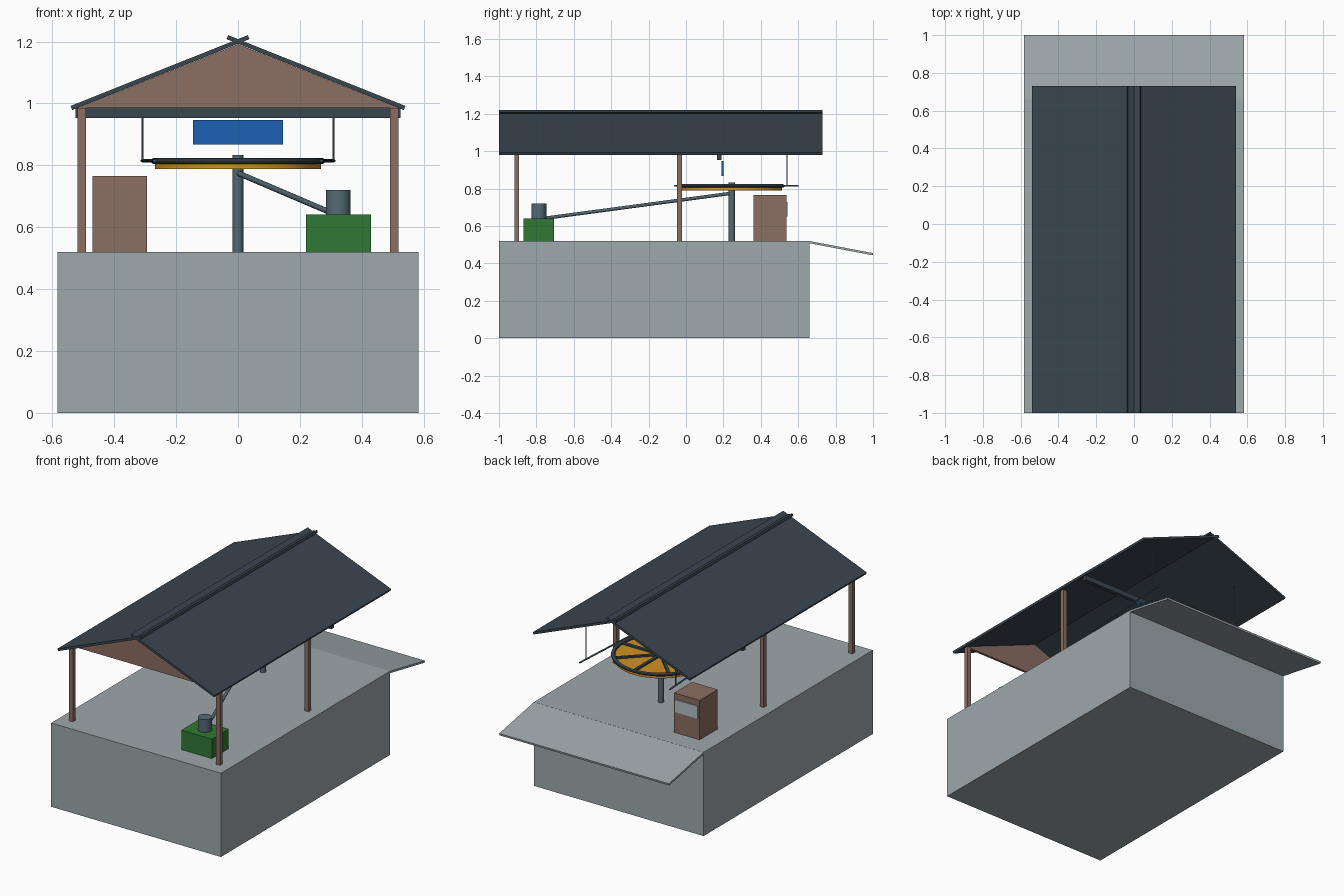
import bpy
import bmesh
import math
from mathutils import Vector, Matrix

cube = bpy.data.objects.get("Cube")
if cube:
    bpy.data.objects.remove(cube, do_unlink=True)


def material(name, r, g, b):
    """Flat material from 8-bit sRGB values."""
    lin = [((c / 255 + 0.055) / 1.055) ** 2.4 for c in (r, g, b)] + [1]
    m = bpy.data.materials.new(name)
    m.use_nodes = True
    m.diffuse_color = lin
    m.node_tree.nodes["Principled BSDF"].inputs["Base Color"].default_value = lin
    return m


concrete = material("concrete", 158, 168, 172)
slate = material("dark slate", 58, 70, 79)
wood = material("brown wood", 139, 110, 98)
steel = material("steel", 84, 106, 116)
green = material("machine green", 48, 121, 51)
blue = material("sign blue", 28, 97, 180)
orange = material("wheel orange", 208, 145, 36)
glass = material("pale glass", 176, 190, 197)


def add(name, bm, mat, smooth=False):
    bmesh.ops.recalc_face_normals(bm, faces=bm.faces)
    me = bpy.data.meshes.new(name)
    bm.to_mesh(me)
    bm.free()
    me.materials.append(mat)
    ob = bpy.data.objects.new(name, me)
    bpy.context.collection.objects.link(ob)
    if smooth:
        bpy.ops.object.select_all(action="DESELECT")
        ob.select_set(True)
        bpy.context.view_layer.objects.active = ob
        bpy.ops.object.shade_smooth_by_angle()
    return ob


def box(name, x, y, z, mat):
    """Box from (min, max) ranges."""
    bm = bmesh.new()
    bmesh.ops.create_cube(bm, size=1)
    for v in bm.verts:
        v.co = [r[0] if c < 0 else r[1] for c, r in zip(v.co, (x, y, z))]
    return add(name, bm, mat)


def rod(name, a, b, radius, mat, sides=24):
    """Cylinder between two points."""
    a, b = Vector(a), Vector(b)
    bm = bmesh.new()
    turn = (b - a).to_track_quat("Z", "Y").to_matrix().to_4x4()
    bmesh.ops.create_cone(bm, cap_ends=True, segments=sides, radius1=radius,
                          radius2=radius, depth=(b - a).length,
                          matrix=Matrix.Translation((a + b) / 2) @ turn)
    return add(name, bm, mat, True)


def prism(name, profile, axis, lo, hi, mat):
    """Extrude a 2D profile (other axis, z) along axis 0 (x) or 1 (y)."""
    def point(p, t):
        return (t, p[0], p[1]) if axis == 0 else (p[0], t, p[1])
    bm = bmesh.new()
    face = bm.faces.new([bm.verts.new(point(p, lo)) for p in profile])
    ext = bmesh.ops.extrude_face_region(bm, geom=[face])["geom"]
    move = Vector((hi - lo, 0, 0) if axis == 0 else (0, hi - lo, 0))
    bmesh.ops.translate(bm, vec=move,
                        verts=[v for v in ext if isinstance(v, bmesh.types.BMVert)])
    return add(name, bm, mat)


# Platform and sloping exit ramp
box("platform", (-0.583, 0.583), (-1, 0.66), (0, 0.52), concrete)
prism("exit_ramp", [(0.657, 0.52), (1, 0.455), (0.998, 0.443), (0.657, 0.508)],
      0, -0.583, 0.583, concrete)

# Roof slabs crossing at the ridge, front gable, posts and cross beam
for side, s in (("left", 1), ("right", -1)):
    prism(side + "_roof_slab",
          [(s * 0.536, 0.979), (s * 0.541, 0.992), (-s * 0.032, 1.221), (-s * 0.037, 1.208)],
          1, -1, 0.73, slate)
    for place, y in (("front", -0.905), ("middle", -0.035)):
        box(f"{side}_{place}_post", sorted((s * 0.492, s * 0.518)),
            (y - 0.013, y + 0.013), (0.52, 0.985), wood)
prism("front_gable", [(-0.52, 0.985), (0.52, 0.985), (0, 1.192)], 1, -0.912, -0.898, wood)
box("cross_beam", (-0.525, 0.525), (0.165, 0.19), (0.953, 0.985), slate)
box("hanging_sign", (-0.145, 0.145), (0.191, 0.2), (0.868, 0.946), blue)

# Turning wheel on its mast
WY = 0.245
rod("mast", (0, WY, 0.52), (0, WY, 0.833), 0.017, steel)
rod("wheel_disc", (0, WY, 0.789), (0, WY, 0.809), 0.268, orange, 48)

bm = bmesh.new()
N, M = 48, 10
rings = []
for i in range(N):
    t = 2 * math.pi * i / N
    ring = []
    for j in range(M):
        p = 2 * math.pi * j / M
        r = 0.27 + 0.012 * math.cos(p)
        ring.append(bm.verts.new((r * math.cos(t), WY + r * math.sin(t),
                                  0.814 + 0.01 * math.sin(p))))
    rings.append(ring)
for i in range(N):
    a, b = rings[i], rings[(i + 1) % N]
    for j in range(M):
        k = (j + 1) % M
        bm.faces.new((a[j], b[j], b[k], a[k]))
add("wheel_rim", bm, slate, True)

bm = bmesh.new()
for i in range(4):
    bmesh.ops.create_cube(bm, size=1, matrix=Matrix.Translation((0, WY, 0.813))
                          @ Matrix.Rotation(math.pi * i / 4, 4, "Z")
                          @ Matrix.Diagonal((0.54, 0.018, 0.012, 1)))
add("wheel_spokes", bm, slate)

# Cable guides and their hangers
for side, s in (("left", 1), ("right", -1)):
    rod(side + "_cable_guide", (s * 0.27, -0.065, 0.815), (s * 0.31, 0.6, 0.815),
        0.005, steel, 12)
    rod(side + "_hanger", (s * 0.308, 0.54, 0.815), (s * 0.308, 0.54, 1.065),
        0.0035, steel, 10)

# Drive motor and shaft
box("motor_housing", (0.22, 0.43), (-0.87, -0.705), (0.52, 0.641), green)
rod("motor_drum", (0.324, -0.787, 0.641), (0.324, -0.787, 0.72), 0.04, steel, 32)
rod("drive_shaft", (0, WY, 0.775), (0.324, -0.787, 0.637), 0.009, steel, 16)

# Operator booth with a rear window
box("booth", (-0.47, -0.294), (0.36, 0.537), (0.52, 0.765), wood)
box("booth_window", (-0.46, -0.304), (0.537, 0.543), (0.65, 0.728), glass)
